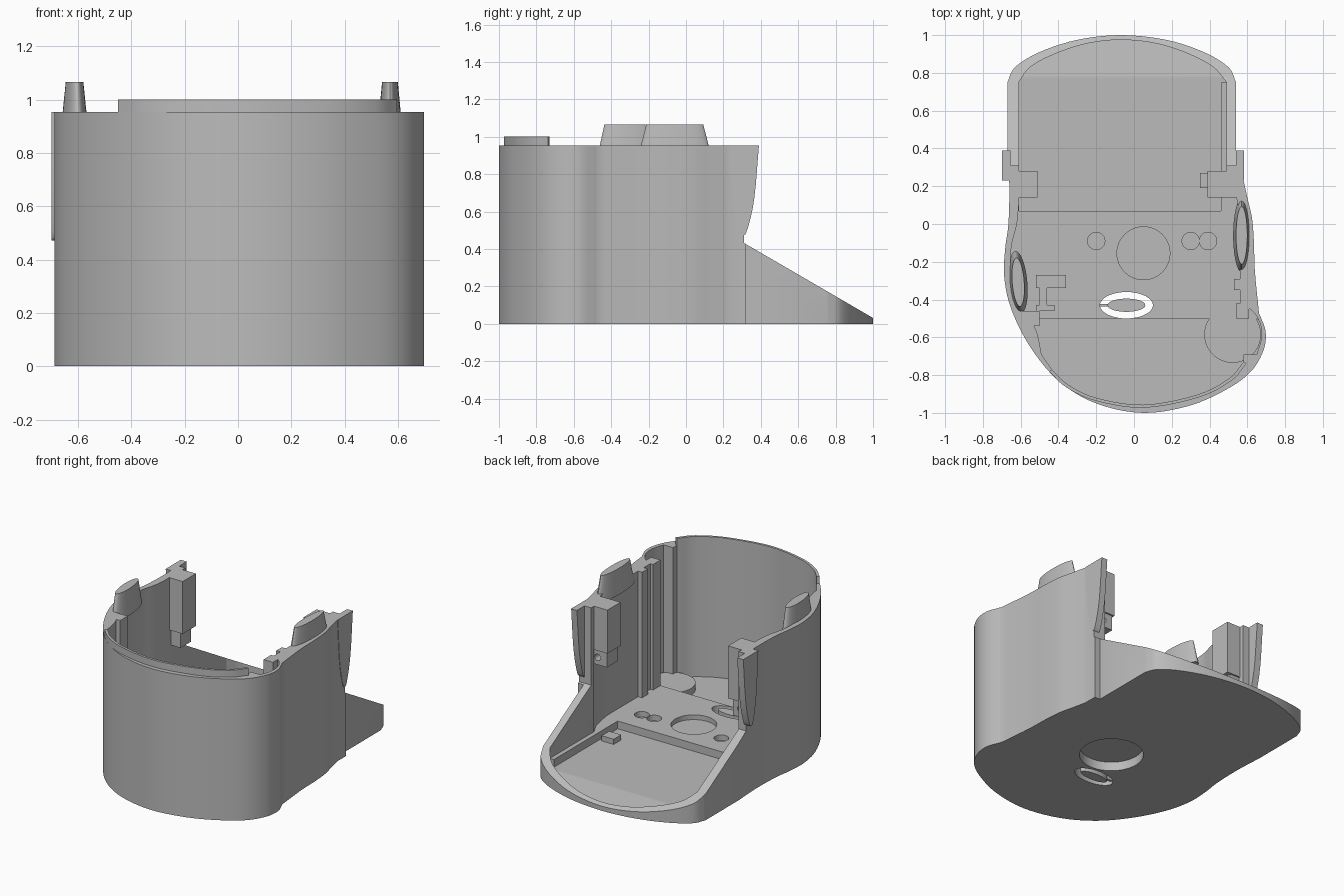
import bpy, bmesh, math
from mathutils import Vector

if "Cube" in bpy.data.objects:
    bpy.data.objects.remove(bpy.data.objects["Cube"])

grey = bpy.data.materials.new("plain grey")
grey.use_nodes = True
grey.diffuse_color = (0.5, 0.5, 0.5, 1)
grey.node_tree.nodes["Principled BSDF"].inputs["Base Color"].default_value = (0.5, 0.5, 0.5, 1)

TOP = 0.953
PLATFORM = 0.107
REAR_FLOOR = 0.055
FRONT_FLOOR = 0.055


def finish(name, bm):
    bmesh.ops.recalc_face_normals(bm, faces=bm.faces)
    mesh = bpy.data.meshes.new(name)
    bm.to_mesh(mesh)
    bm.free()
    mesh.materials.append(grey)
    ob = bpy.data.objects.new(name, mesh)
    bpy.context.collection.objects.link(ob)
    return ob


def extruded(points, depth):
    bm = bmesh.new()
    face = bm.faces.new([bm.verts.new(p) for p in points])
    new = bmesh.ops.extrude_face_region(bm, geom=[face])["geom"]
    bmesh.ops.translate(bm, vec=depth, verts=[v for v in new if isinstance(v, bmesh.types.BMVert)])
    return bm


def prism(name, outline, z0, z1):
    return finish(name, extruded([(x, y, z0) for x, y in outline], (0, 0, z1 - z0)))


def side_prism(name, profile, x0, x1):
    return finish(name, extruded([(x0, y, z) for y, z in profile], (x1 - x0, 0, 0)))


def box(name, x0, x1, y0, y1, z0, z1):
    return prism(name, [(x0, y0), (x1, y0), (x1, y1), (x0, y1)], z0, z1)


def oval(cx, cy, rx, ry, tilt=0, n=48):
    pts = []
    for i in range(n):
        a = 2 * math.pi * i / n
        u, v = rx * math.cos(a), ry * math.sin(a)
        pts.append((cx + u * math.cos(tilt) - v * math.sin(tilt),
                    cy + u * math.sin(tilt) + v * math.cos(tilt)))
    return pts


def smooth(points, steps=5):
    # Spline through the given points
    p = [Vector(q) for q in points]
    p = [2 * p[0] - p[1]] + p + [2 * p[-1] - p[-2]]
    out = []
    for a, b, c, d in zip(p, p[1:], p[2:], p[3:]):
        for i in range(steps):
            t = i / steps
            q = 0.5 * (2 * b + (c - a) * t + (2 * a - 5 * b + 4 * c - d) * t * t
                       + (3 * b - a - 3 * c + d) * t ** 3)
            out.append(tuple(q))
    return out + [tuple(p[-2])]


def cut(target, *cutters):
    for cutter in cutters:
        mod = target.modifiers.new("cut", "BOOLEAN")
        mod.operation = "DIFFERENCE"
        mod.solver = "EXACT"
        mod.object = cutter
        bpy.context.view_layer.update()
        graph = bpy.context.evaluated_depsgraph_get()
        mesh = bpy.data.meshes.new_from_object(target.evaluated_get(graph))
        target.modifiers.clear()
        target.data = mesh
        bpy.data.objects.remove(cutter)


def shade(ob, angle=30):
    bpy.ops.object.select_all(action="DESELECT")
    ob.select_set(True)
    bpy.context.view_layer.objects.active = ob
    bpy.ops.object.shade_smooth_by_angle(angle=math.radians(angle))


# Outlines of the shell, outside and inside; the left side steps and creases
outer_left = [(0.54, 0.32), (0.58, 0.32)] + smooth([(0.58, 0.23), (0.6, 0.14), (0.625, 0.03), (0.635, -0.1),
                                                    (0.64, -0.25), (0.662, -0.475)])
outer_front = smooth([(0.668, -0.485), (0.697, -0.57), (0.685, -0.67), (0.62, -0.78), (0.5, -0.87),
                      (0.3, -0.96), (0.05, -1), (-0.2, -0.95), (-0.4, -0.83), (-0.55, -0.65),
                      (-0.65, -0.45), (-0.687, -0.28), (-0.682, -0.13), (-0.665, 0), (-0.66, 0.2),
                      (-0.67, 0.4)])
outer_back = smooth([(-0.67, 0.75), (-0.63, 0.83), (-0.5, 0.91), (-0.3, 0.975), (-0.07, 1),
                     (0.17, 0.975), (0.37, 0.91), (0.5, 0.83), (0.54, 0.75)])
inner_back = smooth([(-0.61, 0.75), (-0.55, 0.83), (-0.42, 0.9), (-0.25, 0.955), (-0.07, 0.975),
                     (0.12, 0.955), (0.29, 0.9), (0.42, 0.83), (0.49, 0.75)])
front_arc = smooth([(0.58, -0.73), (0.5, -0.82), (0.33, -0.905), (0.05, -0.957), (-0.2, -0.92),
                    (-0.35, -0.85), (-0.435, -0.77)])
pocket = smooth([(0.56, -0.44), (0.62, -0.455), (0.665, -0.52), (0.675, -0.6), (0.65, -0.69)])
inner_right = smooth([(-0.49, -0.69), (-0.505, -0.61), (-0.53, -0.54), (-0.61, -0.45), (-0.65, -0.3),
                      (-0.65, -0.13), (-0.62, 0), (-0.61, 0.1)])
inner = ([(0.49, 0.28), (0.53, 0.2), (0.56, 0.05)] + pocket + [(0.58, -0.69)]
         + front_arc + inner_right + inner_back)

# Shell with its hollow, platform and front floor
shell = prism("shell", outer_left + outer_front + outer_back, 0, TOP)
front_floor = [p for p in pocket + [(0.58, -0.69)] + front_arc + inner_right if p[1] < -0.5]
front_floor = [(0.64, -0.5)] + front_floor + [(-0.55, -0.5)]
cut(shell, prism("hollow", inner, PLATFORM, 1.5), prism("front_recess", front_floor, FRONT_FLOOR, 0.5))

# Sunken rear floor that ramps down toward the rim
bm = extruded([(x, y, REAR_FLOOR) for x, y in [(0.46, 0.07), (-0.61, 0.07)] + inner_back + [(0.46, 0.75)]],
              (0, 0, 0.6))
bmesh.ops.bisect_plane(bm, geom=bm.verts[:] + bm.edges[:] + bm.faces[:], plane_co=(0, 0.78, 0),
                       plane_no=(0, 1, 0))
for v in bm.verts:
    if v.co.z < 0.1 and v.co.y > 0.78:
        v.co.z -= 0.17 * (v.co.y - 0.78)
cut(shell, finish("rear_recess", bm))

# Open back and sloping wings
cut(shell, side_prism("slope_cut", [(0.31, 0.432), (1.1, -0.027), (1.1, 1.2), (0.31, 1.2)], -1, 1))

# Holes in the platform and the wide shallow well underneath
cut(shell, prism("well", oval(0.05, -0.155, 0.14, 0.14), 0.075, 1),
    prism("underside_well", oval(0.05, -0.155, 0.195, 0.195), -0.1, 0.06),
    prism("slot", oval(-0.04, -0.43, 0.14, 0.07), -0.1, 1))
for x in (-0.2, 0.3, 0.392):
    cut(shell, prism("peg_hole", oval(x, -0.09, 0.046, 0.046, n=24), 0.07, 1))
shade(shell)

# Island and spoke in the oval slot
shade(prism("slot_island", oval(-0.04, -0.43, 0.1, 0.035), 0, PLATFORM))
box("slot_spoke", -0.185, -0.12, -0.437, -0.423, 0.02, 0.09)

# Raised lip on the front rim
lip_outer = [(0.05 + (x - 0.05) * 1.03, -0.5 + (y + 0.5) * 1.035) for x, y in front_arc]
shade(prism("front_lip", front_arc + lip_outer[::-1], TOP, 1.0))

# Round pad in the side pocket
shade(prism("pocket_pad", oval(0.522, -0.585, 0.15, 0.15), 0.03, 0.1))

# Tapered oval pegs on the side rims
for name, cx, cy, rx, ry, tilt in (("right_peg", -0.613, -0.308, 0.048, 0.165, 0.09),
                                   ("left_peg", 0.57, -0.06, 0.045, 0.195, 0)):
    peg = prism(name, oval(cx, cy, rx, ry, tilt), 0.9, 1.066)
    for v in peg.data.vertices:
        if v.co.z > 1:
            v.co.x = cx + (v.co.x - cx) * 0.66
            v.co.y = cy + (v.co.y - cy) * 0.78
    shade(peg)

# Pointed tabs outside the rear wall ends
tab = smooth([(0.23, TOP), (0.25, 0.67), (0.28, 0.51), (0.305, 0.472), (0.33, 0.51),
              (0.365, 0.67), (0.39, TOP)], 4)
shade(side_prism("right_tab", tab, -0.7, -0.655))
shade(side_prism("left_tab", tab, 0.54, 0.583))

# Latch blocks with drilled lugs below
box("right_latch", -0.655, -0.51, 0.14, 0.28, 0.6, TOP)
box("left_latch", 0.39, 0.57, 0.14, 0.28, 0.66, TOP)
for name, x0, x1, z0, z1 in (("right_lug", -0.65, -0.54, 0.49, 0.6), ("left_lug", 0.4, 0.54, 0.56, 0.66)):
    lug = box(name, x0, x1, 0.16, 0.27, z0, z1)
    ring = oval((x0 + x1) / 2, (z0 + z1) / 2, 0.022, 0.022, n=16)
    cut(lug, finish("bore", extruded([(x, 0.22, z) for x, z in ring], (0, 0.2, 0))))
box("floor_stop", 0.35, 0.44, 0.19, 0.27, 0.04, 0.09)

# Vertical ribs on the left wall
for y0, y1, x0 in ((-0.35, -0.29, 0.53), (-0.5, -0.42, 0.54)):
    box("left_rib", x0, 0.61, y0, y1, 0.04, TOP)

# Rib on the right wall and low guides on the platform
box("right_rib", -0.6, -0.5, -0.54, -0.46, 0.04, TOP)
box("guide_bar", -0.52, -0.36, -0.34, -0.27, 0.08, 0.18)
box("guide_post", -0.5, -0.46, -0.45, -0.34, 0.08, 0.18)
box("guide_foot", -0.52, -0.42, -0.46, -0.43, 0.08, 0.18)
